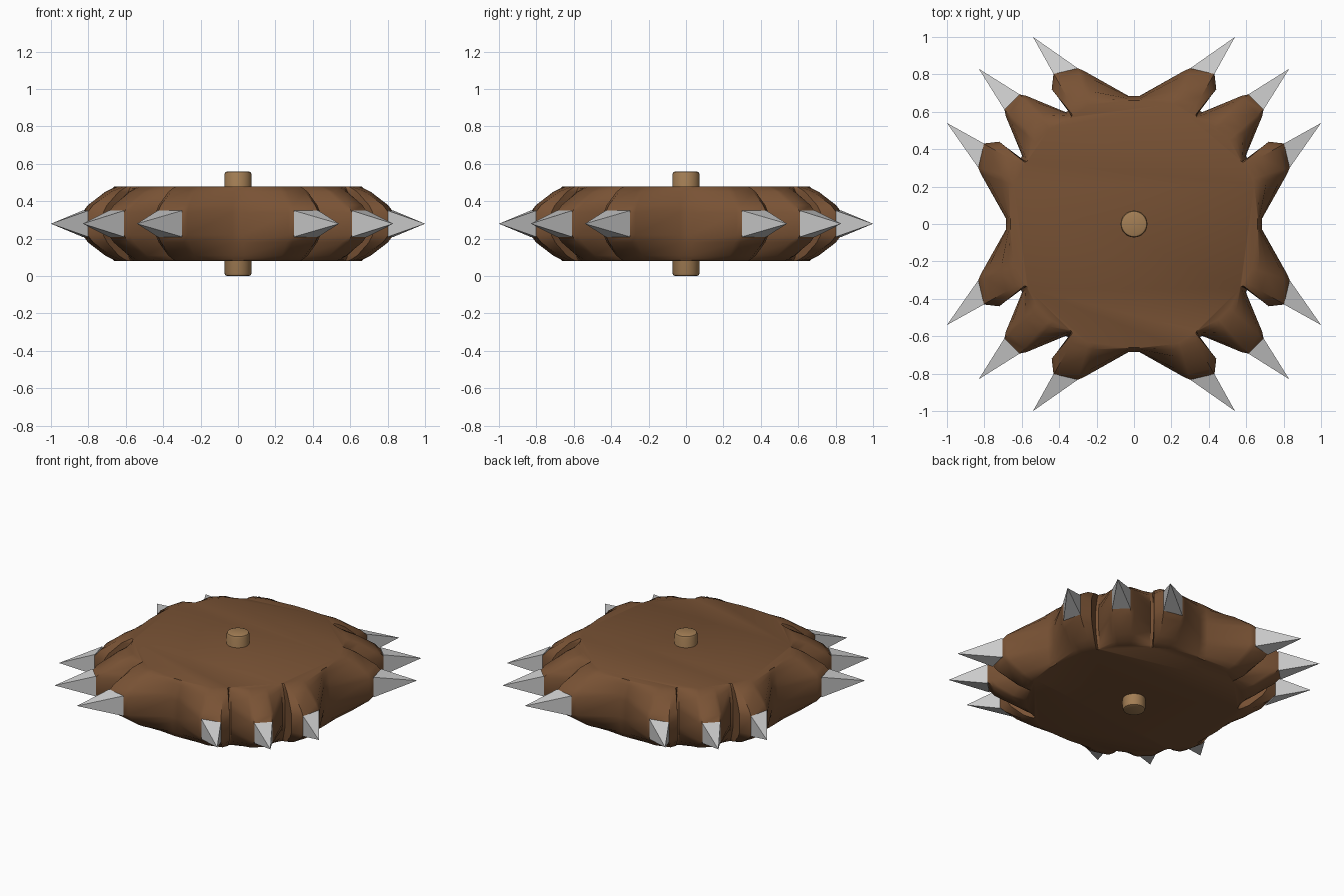
import bpy, bmesh
from math import radians, cos, sin
from mathutils import Vector, Matrix

if "Cube" in bpy.data.objects:
    bpy.data.objects.remove(bpy.data.objects["Cube"])

ZC = 0.28  # mid height of the wheel

def material(name, col):
    m = bpy.data.materials.new(name)
    m.diffuse_color = (*col, 1)
    m.use_nodes = True
    m.node_tree.nodes["Principled BSDF"].inputs["Base Color"].default_value = m.diffuse_color
    return m

def finish(bm, name, mat=None, smooth=None):
    bmesh.ops.recalc_face_normals(bm, faces=bm.faces)
    me = bpy.data.meshes.new(name)
    bm.to_mesh(me)
    bm.free()
    if mat:
        me.materials.append(mat)
    if smooth:
        me.shade_smooth()
        me.set_sharp_from_angle(angle=radians(smooth))
    ob = bpy.data.objects.new(name, me)
    bpy.context.collection.objects.link(ob)
    return ob

wood = material("dark_wood", (0.19, 0.085, 0.035))
pale = material("pale_wood", (0.37, 0.21, 0.09))

# Toothed wheel: one octant of the outline, with matching angles on the hub ring
octant = [(0.03, 0.685), (0.27, 0.82), (0.30, 0.832), (0.43, 0.805), (0.44, 0.72),
          (0.348, 0.607), (0.365, 0.598), (0.575, 0.685), (0.61, 0.692)]
angles = [87.5, 72, 69, 62.5, 60.8, 59.8, 58.5, 50.5, 48.5]
outer = octant + [(y, x) for x, y in reversed(octant)]
inner = [(0.66 * cos(radians(a)), 0.66 * sin(radians(a))) for a in angles]
inner += [(y, x) for x, y in reversed(inner)]
pairs = []
for q in range(4):
    rot = Matrix.Rotation(-radians(90 * q), 2)
    pairs += [(rot @ Vector(i), rot @ Vector(o)) for i, o in zip(inner, outer)]

half = [(0.20, 0.08), (0.19, 0.22), (0.17, 0.43), (0.10, 0.86), (0.06, 1.0)]
layers = half + [(-h, f) for h, f in reversed(half)]
bm = bmesh.new()
rings = [[bm.verts.new((*i.lerp(o, f), ZC + h)) for i, o in pairs] for h, f in layers]
n = len(pairs)
for a, b in zip(rings, rings[1:]):
    for k in range(n):
        bm.faces.new((a[k], a[(k + 1) % n], b[(k + 1) % n], b[k]))
bm.faces.new(rings[0])
bm.faces.new(rings[-1])
finish(bm, "toothed_wheel", wood, 35)

# Metal spikes: three per quarter, each a four-sided point on a tooth end
spikes = [((0.30, 0.832), (0.43, 0.802), (0.54, 1.0)),
          ((0.61, 0.692), (0.692, 0.61), (0.83, 0.83)),
          ((0.802, 0.43), (0.832, 0.30), (1.0, 0.54))]
bm = bmesh.new()
for q in range(4):
    rot = Matrix.Rotation(-radians(90 * q), 2)
    for a, b, t in spikes:
        a, b, t = (rot @ Vector(p) for p in (a, b, t))
        base = [bm.verts.new((*p, ZC + z)) for p, z in
                ((a, -0.07), (b, -0.07), (b, 0.07), (a, 0.07))]
        tip = bm.verts.new((*t, ZC))
        bm.faces.new(base)
        for k in range(4):
            bm.faces.new((base[k], base[(k + 1) % 4], tip))
finish(bm, "metal_spikes")

# Axle through the middle with bevelled ends
bm = bmesh.new()
bmesh.ops.create_cone(bm, cap_ends=True, segments=24, radius1=0.072, radius2=0.072,
                      depth=0.56, matrix=Matrix.Translation((0, 0, ZC)))
rims = [e for e in bm.edges if abs(e.verts[0].co.z - e.verts[1].co.z) < 1e-4]
bmesh.ops.bevel(bm, geom=rims, offset=0.015, segments=2, affect='EDGES', profile=0.5)
finish(bm, "axle", pale, 35)
